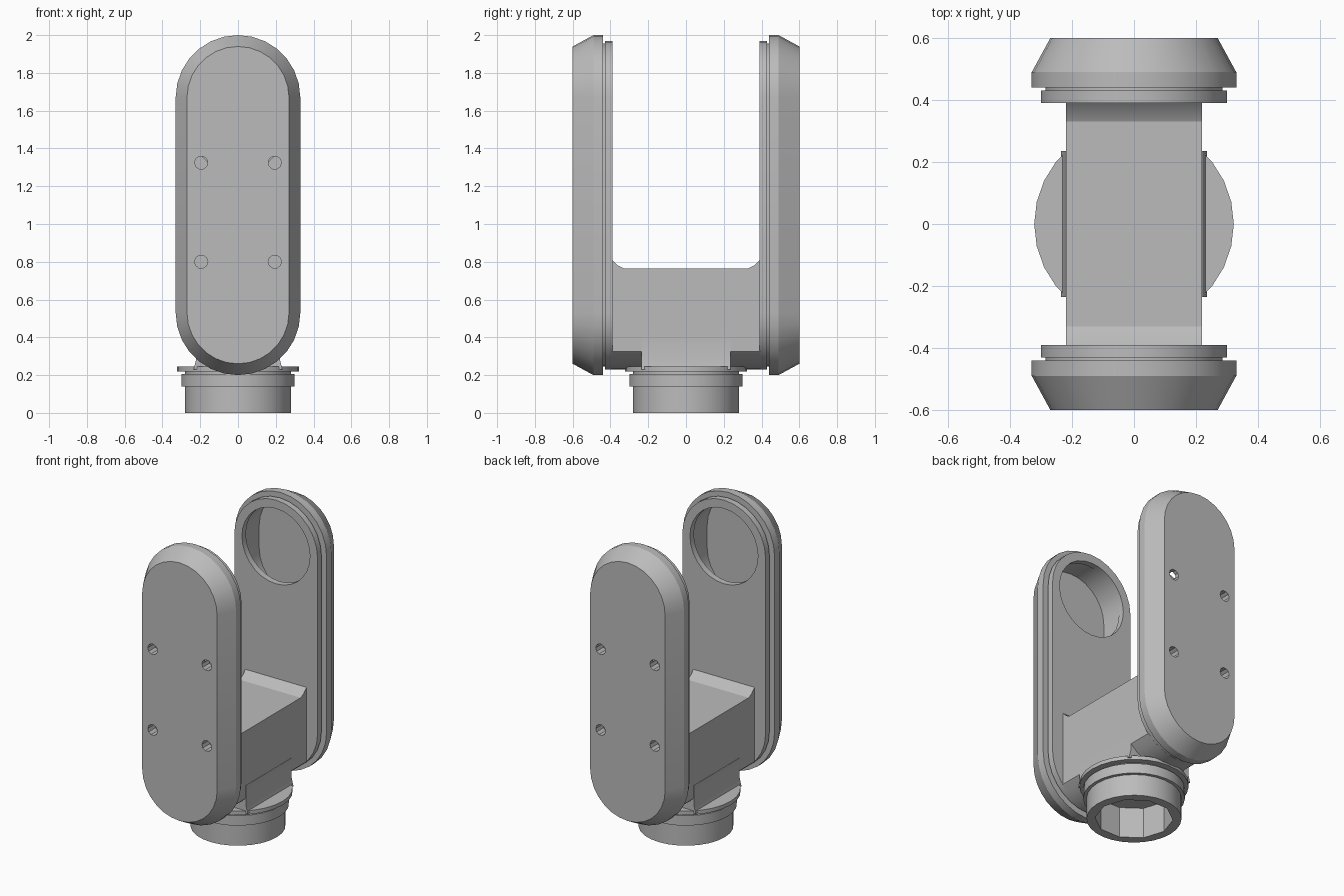
import bpy, bmesh
from math import sin, cos, pi, radians

cube = bpy.data.objects.get("Cube")
if cube:
    bpy.data.objects.remove(cube, do_unlink=True)

grey = bpy.data.materials.new("plain grey")
grey.use_nodes = True
COLOUR = (0.5, 0.5, 0.5, 1)
grey.diffuse_color = COLOUR
grey.node_tree.nodes["Principled BSDF"].inputs["Base Color"].default_value = COLOUR


def loft(name, rings):
    """Closed solid through a list of equally long point rings."""
    bm = bmesh.new()
    loops = [[bm.verts.new(p) for p in ring] for ring in rings]
    n = len(loops[0])
    for a, b in zip(loops, loops[1:]):
        for i in range(n):
            j = (i + 1) % n
            bm.faces.new((a[i], a[j], b[j], b[i]))
    bm.faces.new(loops[0])
    bm.faces.new(loops[-1])
    bmesh.ops.recalc_face_normals(bm, faces=bm.faces)
    mesh = bpy.data.meshes.new(name)
    bm.to_mesh(mesh)
    bm.free()
    mesh.materials.append(grey)
    ob = bpy.data.objects.new(name, mesh)
    bpy.context.collection.objects.link(ob)
    return ob


def stadium(r, y, low, high, half=14):
    """Upright rounded slot outline at depth y, between two arc centres."""
    top = [(r * cos(pi * i / half), y, high + r * sin(pi * i / half)) for i in range(half + 1)]
    return top + [(-x, y, low + high - z) for x, y, z in top]


def disc_y(r, y, x, z, n):
    return [(x + r * cos(2 * pi * i / n), y, z + r * sin(2 * pi * i / n)) for i in range(n)]


def disc_z(r, z, n=28):
    return [(r * cos(2 * pi * i / n), r * sin(2 * pi * i / n), z) for i in range(n)]


def activate(ob):
    bpy.ops.object.select_all(action='DESELECT')
    ob.select_set(True)
    bpy.context.view_layer.objects.active = ob


def cut(ob, cutter):
    activate(ob)
    mod = ob.modifiers.new("cut", 'BOOLEAN')
    mod.operation = 'DIFFERENCE'
    mod.solver = 'EXACT'
    mod.object = cutter
    bpy.ops.object.modifier_apply(modifier=mod.name)
    bpy.data.objects.remove(cutter, do_unlink=True)


def finish(ob):
    activate(ob)
    bpy.ops.object.shade_smooth_by_angle(angle=radians(28))


LOW, HIGH = 0.53, 1.67
SIDE = [(0.60, 0.27), (0.49, 0.33), (0.44, 0.33), (0.44, 0.285),
        (0.43, 0.285), (0.43, 0.30), (0.39, 0.30)]

for side, s in (("front", -1), ("back", 1)):
    # Upright arm with chamfered outer shell, groove and inner plate
    arm = loft(side + "_arm", [stadium(r, s * y, LOW, HIGH) for y, r in SIDE])
    # Round bearing opening leading into a pocket
    cut(arm, loft("pocket_cutter", [stadium(0.25, s * y, 1.52, HIGH) for y in (0.43, 0.575)]))
    cut(arm, loft("opening_cutter", [disc_y(0.245, s * y, 0, HIGH, 28) for y in (0.36, 0.5)]))
    # Four screw holes
    for x in (-0.195, 0.195):
        for z in (0.80, 1.325):
            cut(arm, loft("screw_cutter", [disc_y(0.035, s * y, x, z, 10) for y in (0.53, 0.65)]))
    finish(arm)

    # Fillet where the bridge top meets the arm
    wedge = [(0.33, 0.765), (0.36, 0.78), (0.395, 0.815), (0.395, 0.74), (0.33, 0.74)]
    finish(loft(side + "_fillet", [[(x, s * y, z) for y, z in wedge] for x in (-0.22, 0.22)]))

# Bridge with a flat top and a rounded underside
W, R, STEPS = 0.22, 0.30, 10
under = [W - 2 * W * i / STEPS for i in range(STEPS + 1)]
section = [(-W, 0.765), (W, 0.765)] + [(x, LOW - (R * R - x * x) ** 0.5) for x in under]
finish(loft("bridge", [[(x, y, z) for x, z in section] for y in (-0.395, 0.395)]))

# Pedestal block flaring slightly into the flange
block = [(0.235, 0.23), (0.222, 0.28), (0.222, 0.41)]
finish(loft("pedestal", [[(w, 0.235, z), (-w, 0.235, z), (-w, -0.235, z), (w, -0.235, z)]
                         for w, z in block]))

# Stepped round collar with a hollow socket underneath
steps = [(0.28, 0), (0.28, 0.14), (0.30, 0.14), (0.30, 0.205), (0.28, 0.205),
         (0.28, 0.22), (0.322, 0.22), (0.322, 0.245)]
collar = loft("collar", [disc_z(r, z) for r, z in steps])
cut(collar, loft("socket_cutter", [disc_z(0.23, z, 10) for z in (-0.1, 0.2)]))
finish(collar)
